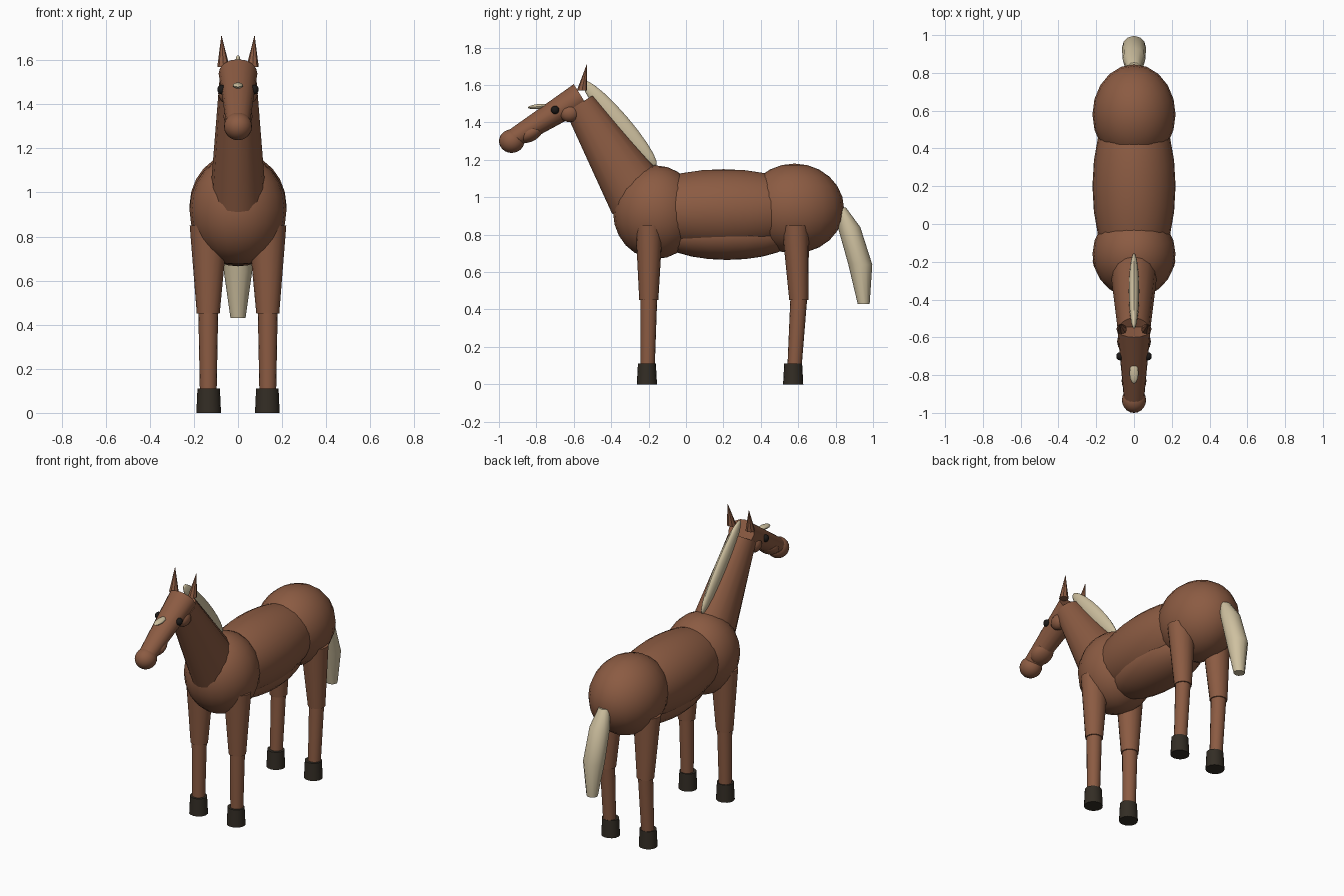
import bpy, bmesh, math
from mathutils import Matrix, Vector

cube = bpy.data.objects.get("Cube")
if cube:
    bpy.data.objects.remove(cube, do_unlink=True)


def material(name, rgb):
    mat = bpy.data.materials.new(name)
    mat.use_nodes = True
    color = (*rgb, 1)
    mat.diffuse_color = color
    mat.node_tree.nodes["Principled BSDF"].inputs["Base Color"].default_value = color
    return mat


coat = material("chestnut_coat", (0.26, 0.105, 0.055))
cream = material("cream_hair", (0.62, 0.53, 0.35))
hoof_mat = material("dark_hoof", (0.033, 0.026, 0.018))
eye_mat = material("eye_black", (0.012, 0.01, 0.009))


def finish(name, bm, mat):
    bmesh.ops.recalc_face_normals(bm, faces=bm.faces)
    mesh = bpy.data.meshes.new(name)
    bm.to_mesh(mesh)
    bm.free()
    mesh.materials.append(mat)
    obj = bpy.data.objects.new(name, mesh)
    bpy.context.collection.objects.link(obj)
    bpy.ops.object.select_all(action='DESELECT')
    obj.select_set(True)
    bpy.context.view_layer.objects.active = obj
    bpy.ops.object.shade_smooth_by_angle(angle=math.radians(40))
    return obj


def ellipsoid(name, center, radii, mat, tilt=0, segments=20):
    """Sphere scaled to three radii, tilted about the x axis."""
    bm = bmesh.new()
    bmesh.ops.create_uvsphere(bm, u_segments=segments, v_segments=segments // 2 + 2, radius=1)
    m = Matrix.Translation(center) @ Matrix.Rotation(tilt, 4, 'X') @ Matrix.Diagonal((*radii, 1))
    bmesh.ops.transform(bm, matrix=m, verts=bm.verts)
    return finish(name, bm, mat)


def loft(name, rings, mat, tilt=0, sides=16):
    """Capped tube through rings of (x, y, z, x radius, depth radius)."""
    bm = bmesh.new()
    turn = Matrix.Rotation(tilt, 3, 'X')
    loops = []
    for x, y, z, rx, ry in rings:
        loop = []
        for i in range(sides):
            a = math.tau * i / sides
            offset = turn @ Vector((rx * math.cos(a), ry * math.sin(a), 0))
            loop.append(bm.verts.new(Vector((x, y, z)) + offset))
        loops.append(loop)
    for low, high in zip(loops, loops[1:]):
        for i in range(sides):
            j = (i + 1) % sides
            bm.faces.new((low[i], low[j], high[j], high[i]))
    bm.faces.new(loops[0])
    bm.faces.new(loops[-1])
    return finish(name, bm, mat)


# Torso
ellipsoid("chest", (0, -0.16, 0.92), (0.22, 0.23, 0.25), coat)
ellipsoid("barrel", (0, 0.2, 0.93), (0.22, 0.52, 0.22), coat, segments=24)
ellipsoid("belly", (0, 0.22, 0.80), (0.17, 0.38, 0.135), coat)
ellipsoid("rump", (0, 0.58, 0.94), (0.22, 0.265, 0.24), coat)

# Neck and head
loft("neck", [(0, -0.25, 1.0, 0.125, 0.17), (0, -0.57, 1.5, 0.085, 0.086)], coat, 0.555)
loft("head", [(0, -0.56, 1.54, 0.088, 0.076), (0, -0.93, 1.31, 0.053, 0.05)], coat, 2.127)
ellipsoid("muzzle", (0, -0.932, 1.3), (0.064, 0.068, 0.063), coat)
ellipsoid("jaw", (0, -0.83, 1.345), (0.066, 0.075, 0.045), coat, 0.55)
ellipsoid("blaze", (0, -0.79, 1.485), (0.024, 0.056, 0.013), cream, 0.1, 12)

# Mane along the crest
ellipsoid("mane", (0, -0.355, 1.395), (0.028, 0.053, 0.3), cream, 0.71, 16)

# Tail
loft("tail", [(0, 0.825, 0.945, 0.035, 0.03), (0, 0.872, 0.84, 0.06, 0.06),
              (0, 0.932, 0.64, 0.064, 0.064), (0, 0.95, 0.43, 0.034, 0.032)], cream, sides=12)

# Paired parts
for side, s in (("left", 1), ("right", -1)):
    ellipsoid(f"{side}_cheek", (s * 0.048, -0.622, 1.45), (0.042, 0.055, 0.048), coat, 0.1, 12)
    ellipsoid(f"{side}_eye", (s * 0.074, -0.7, 1.467), (0.02, 0.022, 0.022), eye_mat, 0, 12)
    loft(f"{side}_ear", [(s * 0.066, -0.556, 1.57, 0.028, 0.028),
                         (s * 0.075, -0.53, 1.71, 0.001, 0.001)], coat, sides=8)
    # Each leg: top, knee and ankle depth positions
    for end, top, knee, ankle, foot in (("front", -0.197, -0.199, -0.205, -0.209),
                                        ("hind", 0.585, 0.603, 0.58, 0.573)):
        x = s * 0.135
        loft(f"{side}_{end}_upper_leg", [(x, knee, 0.45, 0.052, 0.051),
                                         (s * 0.132, top, 0.85, 0.087, 0.073)], coat)
        loft(f"{side}_{end}_lower_leg", [(x, ankle, 0.09, 0.038, 0.038),
                                         (x, knee, 0.46, 0.045, 0.045)], coat)
        loft(f"{side}_{end}_hoof", [(s * 0.133, foot, 0, 0.056, 0.054),
                                    (s * 0.133, foot, 0.11, 0.051, 0.048)], hoof_mat)
